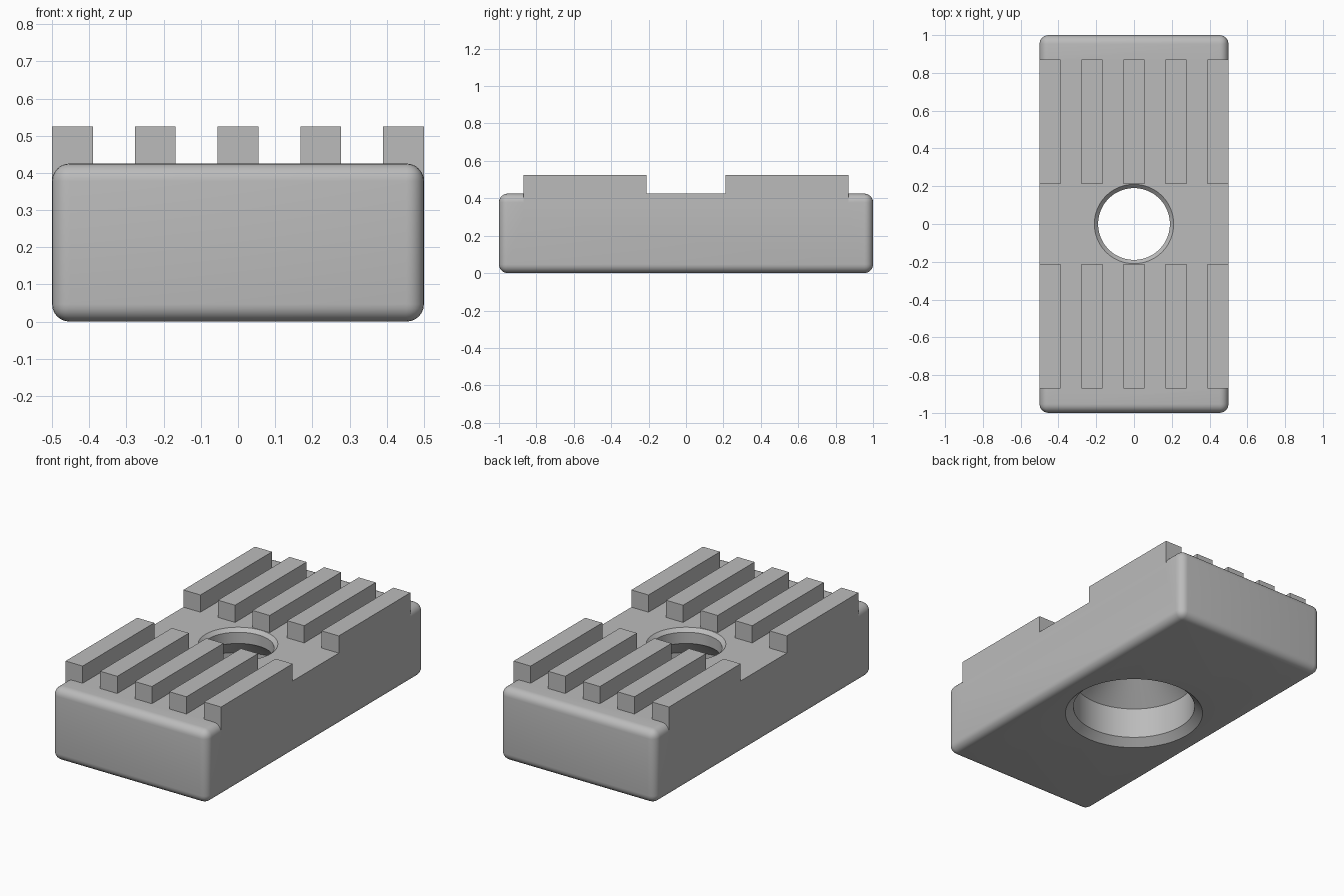
import bpy, bmesh, math

if "Cube" in bpy.data.objects:
    bpy.data.objects.remove(bpy.data.objects["Cube"], do_unlink=True)

HEIGHT = 0.425      # deck level
RAIL_TOP = 0.525
DECK_END = 0.87     # where the square-edged deck stops
ROUND = 0.047

grey = bpy.data.materials.new("plain grey")
grey.use_nodes = True
grey.diffuse_color = (0.5, 0.5, 0.5, 1)
grey.node_tree.nodes["Principled BSDF"].inputs["Base Color"].default_value = (0.5, 0.5, 0.5, 1)


def finish(bm, name):
    bmesh.ops.recalc_face_normals(bm, faces=bm.faces[:])
    mesh = bpy.data.meshes.new(name)
    bm.to_mesh(mesh)
    bm.free()
    mesh.materials.append(grey)
    obj = bpy.data.objects.new(name, mesh)
    bpy.context.collection.objects.link(obj)
    return obj


def box(name, low, high, bevel=0):
    bm = bmesh.new()
    bmesh.ops.create_cube(bm, size=1)
    for v in bm.verts:
        v.co = [a if c < 0 else b for a, b, c in zip(low, high, v.co)]
    if bevel:
        bmesh.ops.bevel(bm, geom=bm.edges[:], offset=bevel, segments=6,
                        profile=0.5, affect='EDGES')
    return finish(bm, name)


def lathe(name, profile, steps=96):
    bm = bmesh.new()
    verts = [bm.verts.new((r, 0, z)) for r, z in profile]
    edges = [bm.edges.new(pair) for pair in zip(verts, verts[1:])]
    bmesh.ops.spin(bm, geom=verts + edges, cent=(0, 0, 0), axis=(0, 0, 1),
                   angle=2 * math.pi, steps=steps)
    bmesh.ops.remove_doubles(bm, verts=bm.verts[:], dist=1e-5)
    return finish(bm, name)


def combine(target, tool, operation):
    mod = target.modifiers.new(operation.lower(), 'BOOLEAN')
    mod.operation = operation
    mod.solver = 'EXACT'
    mod.object = tool
    bpy.context.view_layer.objects.active = target
    bpy.ops.object.modifier_apply(modifier=mod.name)
    bpy.data.objects.remove(tool, do_unlink=True)


# Rounded block with a square-edged deck along its top
block = box("ribbed_block", (-0.5, -1, 0), (0.5, 1, HEIGHT), ROUND)
deck = box("deck", (-0.5, -DECK_END, 0.3), (0.5, DECK_END, HEIGHT))
combine(block, deck, 'UNION')

# Stepped bore: chamfered wide socket, cone, narrow neck, chamfered mouth
bore = lathe("bore_cutter", [(0, -0.05), (0.377, -0.05), (0.377, 0), (0.333, 0.04),
                             (0.333, 0.22), (0.19, 0.34), (0.19, 0.405),
                             (0.21, HEIGHT), (0.21, 0.6), (0, 0.6)])
combine(block, bore, 'DIFFERENCE')

# Two banks of five rails
for side in (-1, 1):
    y0, y1 = sorted((side * 0.212, side * DECK_END))
    for i in range(5):
        x = -0.5 + i * 0.2225
        right = 0.5 if i == 4 else x + 0.11
        rail = box("rail", (x, y0, HEIGHT - 0.02), (right, y1, RAIL_TOP))
        combine(block, rail, 'UNION')

bpy.ops.object.select_all(action='DESELECT')
block.select_set(True)
bpy.context.view_layer.objects.active = block
bpy.ops.object.shade_smooth_by_angle(angle=math.radians(25))
